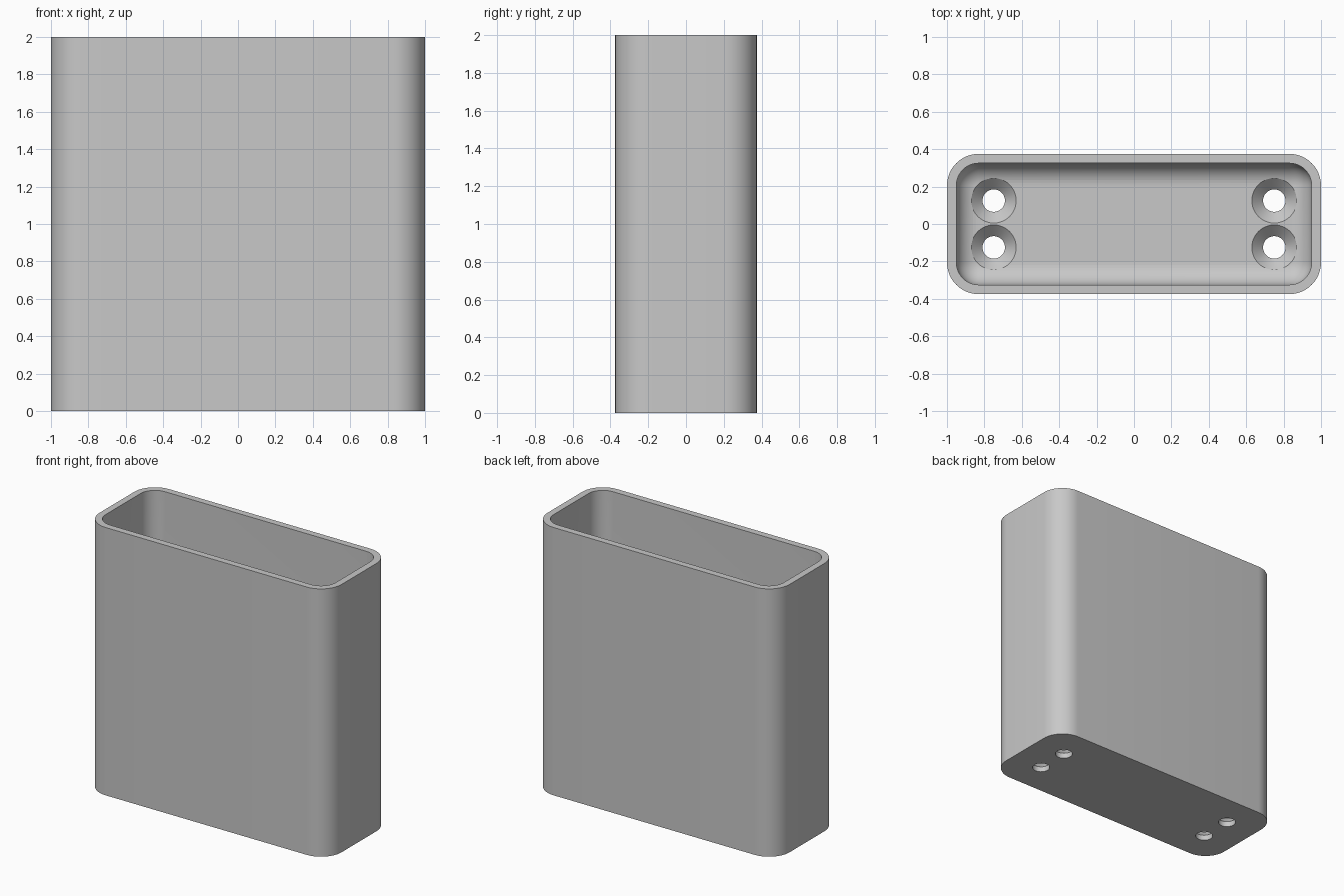
import bpy, bmesh, math
from mathutils import Vector

if "Cube" in bpy.data.objects:
    bpy.data.objects.remove(bpy.data.objects["Cube"], do_unlink=True)

HALF_X, HALF_Y, HEIGHT = 1.0, 0.375, 2.0
CORNER, WALL, FLOOR = 0.17, 0.05, 0.1
FILLET = CORNER - WALL
STEPS = 12

grey = bpy.data.materials.new("light grey")
grey.use_nodes = True
colour = (0.58, 0.58, 0.58, 1)
grey.diffuse_color = colour
grey.node_tree.nodes["Principled BSDF"].inputs["Base Color"].default_value = colour


def rounded_ring(bm, inset, z):
    """Rounded rectangle of vertices, inset from the outer wall."""
    r = max(CORNER - inset, 0)
    cx, cy = HALF_X - CORNER, HALF_Y - CORNER
    ring = []
    for i, (sx, sy) in enumerate(((1, 1), (-1, 1), (-1, -1), (1, -1))):
        for k in range(STEPS + 1):
            a = (i + k / STEPS) * math.pi / 2
            ring.append(bm.verts.new((sx * cx + r * math.cos(a),
                                      sy * cy + r * math.sin(a), z)))
    return ring


def circle_ring(bm, centre, r, z, n=48):
    return [bm.verts.new(centre + Vector((r * math.cos(t), r * math.sin(t), z)))
            for t in (k * math.tau / n for k in range(n))]


def loft(name, bm, rings):
    """Bridge rings in order, cap both ends and make an object."""
    for a, b in zip(rings, rings[1:]):
        n = len(a)
        for k in range(n):
            bm.faces.new((a[k], a[(k + 1) % n], b[(k + 1) % n], b[k]))
    bm.faces.new(rings[0][::-1])
    bm.faces.new(rings[-1])
    bmesh.ops.remove_doubles(bm, verts=bm.verts[:], dist=1e-5)
    bmesh.ops.recalc_face_normals(bm, faces=bm.faces[:])
    mesh = bpy.data.meshes.new(name)
    bm.to_mesh(mesh)
    bm.free()
    mesh.materials.append(grey)
    obj = bpy.data.objects.new(name, mesh)
    bpy.context.collection.objects.link(obj)
    return obj


# Open container: outer wall, rim, inner wall, rounded inner floor edge
bm = bmesh.new()
rings = [rounded_ring(bm, 0, 0), rounded_ring(bm, 0, HEIGHT),
         rounded_ring(bm, WALL, HEIGHT)]
for k in range(STEPS + 1):
    a = k / STEPS * math.pi / 2
    rings.append(rounded_ring(bm, WALL + FILLET * (1 - math.cos(a)),
                              FLOOR + FILLET * (1 - math.sin(a))))
container = loft("container", bm, rings)
bpy.context.view_layer.objects.active = container
container.select_set(True)

# Four countersunk screw holes through the floor
hole_profile = ((0.06, -0.1), (0.06, 0.04), (0.12, FLOOR), (0.12, 0.4))
for sx in (-1, 1):
    for sy in (-1, 1):
        bm = bmesh.new()
        centre = Vector((sx * 0.75, sy * 0.125, 0))
        cutter = loft("screw_hole_cutter", bm,
                      [circle_ring(bm, centre, r, z) for r, z in hole_profile])
        cutter.hide_render = True
        mod = container.modifiers.new("screw_hole", "BOOLEAN")
        mod.operation = "DIFFERENCE"
        mod.solver = "EXACT"
        mod.object = cutter
        bpy.ops.object.modifier_apply(modifier=mod.name)
        bpy.data.objects.remove(cutter, do_unlink=True)

bpy.ops.object.shade_smooth_by_angle(angle=math.radians(30))
